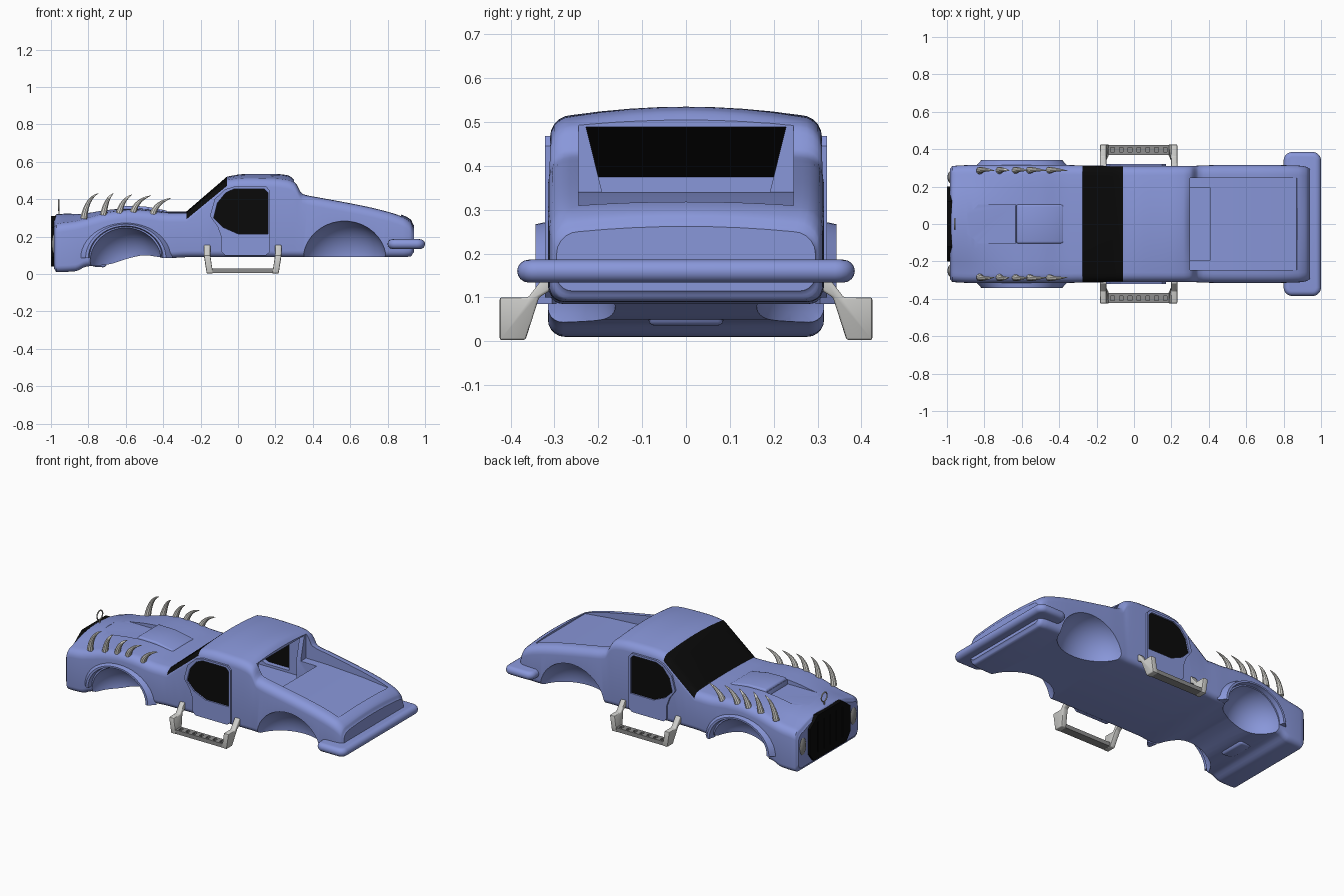
import bpy, bmesh, math
from mathutils import Vector

if "Cube" in bpy.data.objects:
    bpy.data.objects.remove(bpy.data.objects["Cube"])


def material(name, r, g, b):
    m = bpy.data.materials.new(name)
    m.diffuse_color = (r, g, b, 1)
    m.use_nodes = True
    m.node_tree.nodes["Principled BSDF"].inputs["Base Color"].default_value = m.diffuse_color
    return m


BLUE = material("body blue", 0.25, 0.31, 0.70)
BLACK = material("glass black", 0.003, 0.003, 0.003)
BONE = material("bone white", 0.70, 0.69, 0.65)
STEEL = material("light steel", 0.62, 0.62, 0.60)
TREAD = material("tread grey", 0.27, 0.27, 0.27)


def shade(ob, angle=35):
    bpy.ops.object.select_all(action='DESELECT')
    ob.select_set(True)
    bpy.context.view_layer.objects.active = ob
    bpy.ops.object.shade_smooth_by_angle(angle=math.radians(angle))


def loft(name, rings, mat, smooth=True):
    """Skin closed rings of points and cap both ends."""
    bm = bmesh.new()
    rows = [[bm.verts.new(p) for p in ring] for ring in rings]
    n = len(rows[0])
    for a, b in zip(rows, rows[1:]):
        for i in range(n):
            bm.faces.new((a[i], a[(i + 1) % n], b[(i + 1) % n], b[i]))
    bm.faces.new(rows[0])
    bm.faces.new(rows[-1])
    bmesh.ops.recalc_face_normals(bm, faces=bm.faces)
    me = bpy.data.meshes.new(name)
    bm.to_mesh(me)
    bm.free()
    ob = bpy.data.objects.new(name, me)
    bpy.context.collection.objects.link(ob)
    me.materials.append(mat)
    if smooth:
        shade(ob)
    return ob


def prism_xz(name, pts, y0, y1, mat=BLUE):
    return loft(name, [[(x, y, z) for x, z in pts] for y in (y0, y1)], mat, False)


def prism_yz(name, pts, x0, x1, mat=BLUE):
    return loft(name, [[(x, y, z) for y, z in pts] for x in (x0, x1)], mat, False)


def box(name, x0, x1, y0, y1, z0, z1, mat=BLUE):
    return prism_xz(name, [(x0, z0), (x1, z0), (x1, z1), (x0, z1)], y0, y1, mat)


def ellipsoid(name, loc, size, mat=BLUE):
    bpy.ops.mesh.primitive_uv_sphere_add(segments=40, ring_count=20, location=loc)
    ob = bpy.context.object
    ob.name = name
    ob.scale = size
    ob.data.materials.append(mat)
    shade(ob)
    return ob


def apply_mod(ob, mod):
    bpy.context.view_layer.objects.active = ob
    bpy.ops.object.modifier_apply(modifier=mod.name)


def cut(ob, cutter, keep=False):
    cutter.hide_render = True
    mod = ob.modifiers.new("cut", 'BOOLEAN')
    mod.operation = 'DIFFERENCE'
    mod.solver = 'EXACT'
    mod.object = cutter
    bpy.context.view_layer.update()
    apply_mod(ob, mod)
    if not keep:
        bpy.data.objects.remove(cutter)


def bevel(ob, width, segments=3):
    mod = ob.modifiers.new("bevel", 'BEVEL')
    mod.width, mod.segments = width, segments
    apply_mod(ob, mod)
    shade(ob, 40)


# body shell: stations of x, bottom, crown, shoulder, half width
ST = [(-.985, .03, .305, .25, .295), (-.97, .01, .32, .27, .31), (-.87, .015, .325, .285, .315),
      (-.81, .04, .33, .30, .315), (-.70, .05, .345, .33, .315), (-.58, .085, .352, .345, .315),
      (-.5, .10, .35, .342, .315), (-.37, .085, .335, .328, .315), (-.275, .09, .335, .328, .313),
      (-.06, .09, .52, .505, .31), (.05, .09, .535, .516, .31), (.2, .09, .535, .513, .31),
      (.265, .09, .528, .505, .31), (.305, .09, .50, .488, .31), (.345, .09, .437, .427, .312),
      (.45, .09, .413, .405, .315), (.6, .09, .386, .377, .315), (.75, .09, .355, .345, .315),
      (.88, .09, .315, .305, .312), (.925, .095, .29, .275, .305), (.94, .115, .262, .25, .295)]


def slope(i, k):
    if i in (0, len(ST) - 1):
        return 0
    a = (ST[i][k] - ST[i - 1][k]) / (ST[i][0] - ST[i - 1][0])
    b = (ST[i + 1][k] - ST[i][k]) / (ST[i + 1][0] - ST[i][0])
    return 2 * a * b / (a + b) if a * b > 0 else 0


def section(x, zb, zt, zs, w, rb=.035, rt=.05):
    half = [(0, zb)]
    arc = [math.radians(18 * i) for i in range(6)]
    half += [(w - rb + rb * math.sin(a), zb + rb - rb * math.cos(a)) for a in arc]
    half += [(w - rt + rt * math.cos(a), zs - rt + rt * math.sin(a)) for a in arc]
    half += [((w - rt) * (1 - t), zs + (zt - zs) * (1 - (1 - t) ** 2)) for t in (.25, .5, .75, 1)]
    return [(x, y, z) for y, z in half] + [(x, -y, z) for y, z in half[-2:0:-1]]


rings = []
for i in range(len(ST) - 1):
    h = ST[i + 1][0] - ST[i][0]
    for s in range(4):
        t = s / 4
        vals = [ST[i][0] + h * t]
        for k in range(1, 5):
            a, b = ST[i][k], ST[i + 1][k]
            if ST[i][0] == -.275:
                vals.append(a + (b - a) * t)
            else:
                vals.append((2*t**3 - 3*t*t + 1) * a + (t**3 - 2*t*t + t) * h * slope(i, k)
                            + (3*t*t - 2*t**3) * b + (t**3 - t*t) * h * slope(i + 1, k))
        rings.append(section(*vals))
rings.append(section(*ST[-1]))
body = loft("body_shell", rings, BLUE)
body.data.materials.append(BLACK)

# hollow cab, rear opening, pit behind the seats, sunken deck, hood recess
cut(body, prism_xz("cab_cut", [(-.2, .2), (-.2, .375), (-.06, .495), (.27, .495), (.27, .2)], -.275, .275))
cut(body, prism_xz("deck_cut", [(.30, .342), (.45, .34), (.70, .325), (.87, .307), (.90, .6), (.30, .6)], -.245, .245))
cut(body, prism_yz("rear_window_cut", [(-.19, .335), (.19, .335), (.228, .489), (-.228, .489)], .24, .36))
cut(body, box("pit_cut", .25, .41, -.193, .193, .2, .4))
cut(body, prism_xz("hood_cut", [(-.89, .5), (-.89, .322), (-.63, .322), (-.63, .5)], -.105, .105))

# wheel wells
for s in (-1, 1):
    cut(body, ellipsoid("front_well_cut", (-.6, .35 * s, .065), (.195, .19, .185)))
    cut(body, ellipsoid("rear_well_cut", (.57, .34 * s, .075), (.225, .19, .21)))

# side windows and doors
WIN = [(-.13, .30), (-.11, .38), (-.065, .435), (-.02, .455), (.14, .455), (.16, .435), (.16, .215),
       (0, .215), (-.08, .25)]
DOOR = [(-.15, .31), (-.125, .40), (-.07, .452), (-.02, .468), (.15, .468), (.172, .445), (.172, .12),
        (.15, .10), (-.07, .10), (-.09, .12), (-.09, .20), (-.11, .255)]
win_cut = prism_xz("window_cut", WIN, -.5, .5)
cut(body, win_cut, True)
for s in (-1, 1):
    door = prism_xz("door", DOOR, .29 * s, .322 * s)
    cut(door, win_cut, True)
    prism_xz("side_window", WIN, .305 * s, .313 * s, BLACK)
bpy.data.objects.remove(win_cut)

# windshield: black on the sloped faces, outside and inside
d = Vector((.215, 0, .185)).normalized()
n = Vector((-d.z, 0, d.x))
for p in body.data.polygons:
    c = p.center
    off = (c - Vector((-.275, 0, .335))).dot(n)
    if -.274 < c.x < -.061 and abs(off) < .05 and abs(p.normal.dot(n)) > .5:
        p.material_index = 1
shade(body)

# hood scoop and underside pan
scoop = prism_xz("hood_scoop", [(-.64, .30), (-.625, .364), (-.50, .362), (-.375, .338), (-.375, .30)], -.105, .105)
bevel(scoop, .012)
bevel(prism_xz("engine_pan", [(-.82, .12), (-.78, .04), (-.71, .035), (-.67, .12)], -.085, .085), .012)

# front fender flares
for s in (-1, 1):
    arch = []
    for i in range(25):
        a = math.pi * i / 24
        arch.append([(-.6 + rx * math.cos(a), y * s, .085 + rz * math.sin(a))
                     for rx, rz, y in ((.25, .19, .305), (.215, .182, .343), (.20, .172, .343), (.19, .165, .295))])
    loft("front_fender_flare", arch, BLUE)

# grille with slits and headlights
grille = prism_yz("grille", [(-.16, .04), (.16, .04), (.20, .09), (.20, .25), (.12, .31), (-.12, .31), (-.20, .25),
                             (-.20, .09)], -1, -.972, BLACK)
for i in range(-2, 3):
    cut(grille, box("slit_cut", -1.1, -.9, .06 * i - .004, .06 * i + .004, .08, .27))
for s in (-1, 1):
    ellipsoid("headlight", (-.975, .25 * s, .16), (.022, .035, .06), TREAD)

# plain ring hood ornament on a short stem
bpy.ops.mesh.primitive_torus_add(location=(-.958, 0, .368), rotation=(0, math.pi / 2, 0), major_radius=.028,
                                 minor_radius=.004, major_segments=24, minor_segments=8)
bpy.context.object.name = "hood_ring"
bpy.context.object.data.materials.append(STEEL)
shade(bpy.context.object)
box("hood_ring_stem", -.961, -.955, -.004, .004, .31, .342, STEEL)

# curved horns along both fenders: base x, base z, tip x, tip z
HORNS = [(-.825, .295, -.745, .432), (-.72, .315, -.665, .432), (-.635, .325, -.565, .425),
         (-.56, .33, -.465, .42), (-.455, .32, -.355, .407)]
for s in (-1, 1):
    for bx, bz, tx, tz in HORNS:
        b, t = Vector((bx, .285 * s, bz)), Vector((tx, .285 * s, tz))
        m = Vector((bx + .015, .295 * s, tz - .025))
        horn = []
        for i in range(9):
            u = i / 8
            c = b * (1 - u) ** 2 + m * 2 * u * (1 - u) + t * u * u
            g = ((m - b) * (1 - u) + (t - m) * u).normalized()
            side = Vector((0, 1, 0))
            up = g.cross(side)
            r = .019 * (1 - u) ** .8 + .0006
            horn.append([c + (side * math.cos(k * math.pi / 5) + up * math.sin(k * math.pi / 5)) * r
                         for k in range(10)])
        loft("horn", horn, BONE)

# side steps: two arms and a slotted tread board each side
ARM = [(.295, .155), (.318, .155), (.36, .10), (.425, .10), (.425, .003), (.366, .003), (.335, .10), (.295, .125)]
for s in (-1, 1):
    for top, low in ((-.165, -.15), (.215, .20)):
        arm = loft("step_arm", [[(low + (top - low) * min(1, z / .1) + e, y * s, z) for y, z in ARM]
                                for e in (-.017, .017)], STEEL, False)
        bevel(arm, .005, 2)
    board = box("step_board", -.15, .20, .37 * s, .422 * s, .005, .03, TREAD)
    for i in range(7):
        x = -.115 + .047 * i
        cut(board, box("slot_cut", x - .01, x + .01, .385 * s, .41 * s, .015, .1))

# wraparound rear bumper
rows = []
for i in range(9):
    f = math.radians(-90 + 22.5 * i)
    r = .026 * (1 - math.cos(f))
    ring = []
    for cx, cy, q in ((.955, .34, 0), (.845, .34, 1), (.845, -.34, 2), (.955, -.34, 3)):
        for k in range(6):
            a = math.radians(90 * q + 18 * k)
            ring.append((cx + (.045 - r) * math.cos(a), cy + (.045 - r) * math.sin(a), .16 + .026 * math.sin(f)))
    rows.append(ring)
loft("rear_bumper", rows, BLUE)
